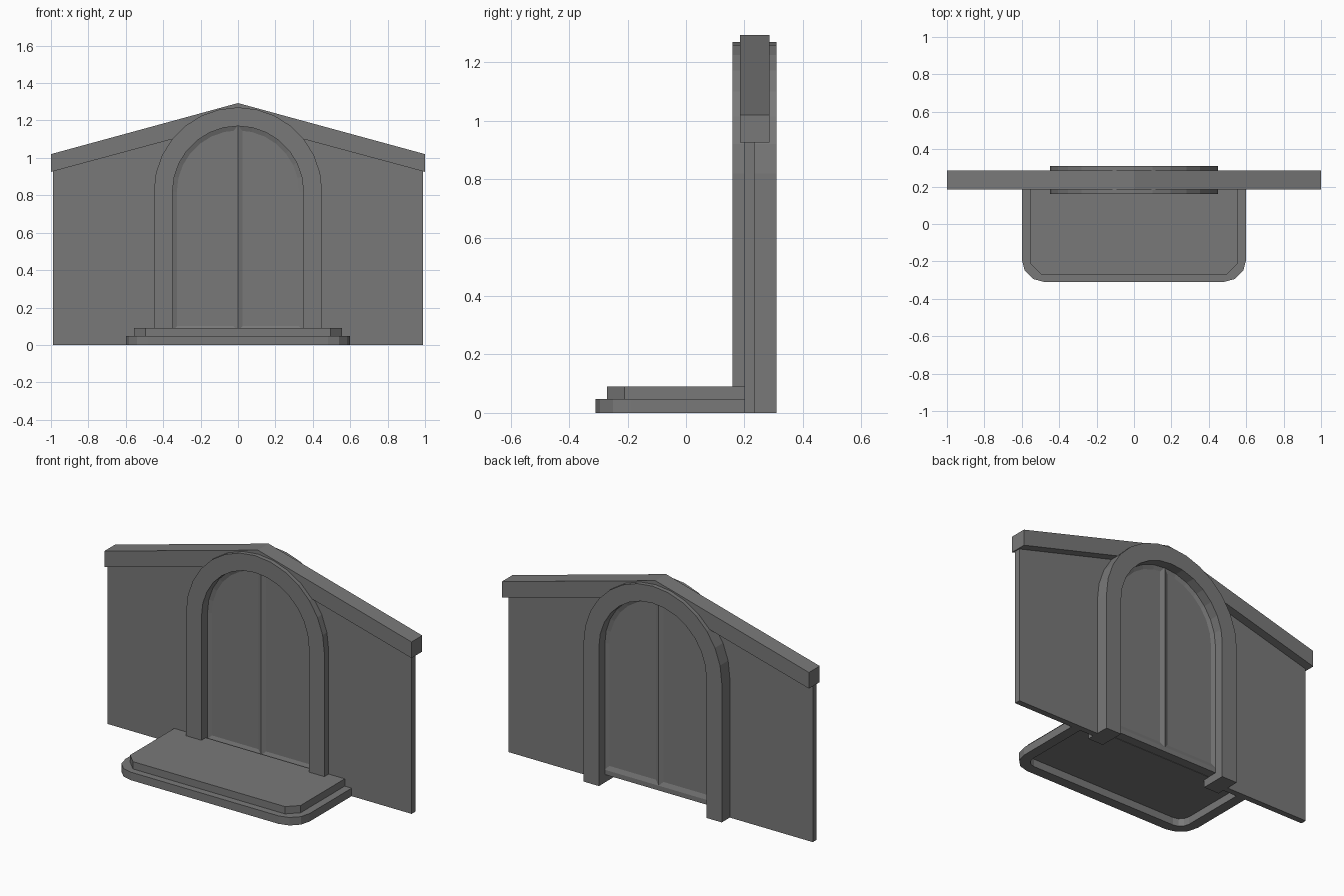
import bpy, bmesh, math
from mathutils import Vector

if "Cube" in bpy.data.objects:
    bpy.data.objects.remove(bpy.data.objects["Cube"])

grey = bpy.data.materials.new("stone_grey")
grey.diffuse_color = (0.19, 0.19, 0.19, 1)
grey.use_nodes = True
grey.node_tree.nodes["Principled BSDF"].inputs["Base Color"].default_value = grey.diffuse_color


def finish(bm, name):
    bmesh.ops.recalc_face_normals(bm, faces=bm.faces)
    me = bpy.data.meshes.new(name)
    bm.to_mesh(me)
    bm.free()
    me.materials.append(grey)
    ob = bpy.data.objects.new(name, me)
    bpy.context.collection.objects.link(ob)
    return ob


def prism(pts, lo, hi, axis):
    """Extrude a 2D outline: axis 'y' takes (x, z) points, axis 'z' takes (x, y)."""
    bm = bmesh.new()
    place = (lambda p: (p[0], lo, p[1])) if axis == 'y' else (lambda p: (p[0], p[1], lo))
    face = bm.faces.new([bm.verts.new(place(p)) for p in pts])
    ext = bmesh.ops.extrude_face_region(bm, geom=[face], use_keep_orig=True)
    move = Vector((0, hi - lo, 0)) if axis == 'y' else Vector((0, 0, hi - lo))
    bmesh.ops.translate(bm, vec=move,
                        verts=[v for v in ext['geom'] if isinstance(v, bmesh.types.BMVert)])
    bmesh.ops.recalc_face_normals(bm, faces=bm.faces)
    return bm


SPRING, SEG = 0.82, 14


def arch_path(r, base=0.0):
    """Left foot, over the round head, to right foot."""
    arc = [(-r * math.cos(math.pi * i / SEG), SPRING + r * math.sin(math.pi * i / SEG))
           for i in range(SEG + 1)]
    return [(-r, base)] + arc + [(r, base)]


def step_path(w, front, back, r, n):
    """U-shaped step edge from the back left, round the front, to the back right."""
    right = [(w - r + r * math.sin(a), front + r - r * math.cos(a))
             for a in (math.pi / 2 * i / n for i in range(n + 1))] + [(w, back)]
    return [(-x, y) for x, y in reversed(right)] + right


# wall with the doorway opening
finish(prism(arch_path(0.40) + [(0.99, 0), (0.99, 0.96), (0, 1.23), (-0.99, 0.96), (-0.99, 0)],
             0.20, 0.235, 'y'), "wall")

# sloping coping along the top of the wall
finish(prism([(-1, 0.925), (0, 1.195), (1, 0.925), (1, 1.02), (0, 1.293), (-1, 1.02)],
             0.185, 0.285, 'y'), "roof_coping")

# arched door surround
finish(prism(arch_path(0.45) + arch_path(0.35)[::-1], 0.16, 0.31, 'y'), "arch_surround")

# door leaves with a recessed panel on both sides
half = [p for p in arch_path(0.352, 0.075) if p[0] > -1e-5] + [(0, 0.075)]
for side, name in ((1, "door_leaf_right"), (-1, "door_leaf_left")):
    bm = prism([(x * side, z) for x, z in half], 0.215, 0.255, 'y')
    big = [f for f in bm.faces if abs(f.normal.y) > 0.9]
    bmesh.ops.inset_individual(bm, faces=big, thickness=0.025, depth=-0.01,
                               use_even_offset=True)
    finish(bm, name)

# sill under the door
finish(prism([(-0.352, 0.195), (0.352, 0.195), (0.352, 0.255), (-0.352, 0.255)],
             0.047, 0.075, 'z'), "door_sill")

# front step: chamfered slab on a rounded hollow kerb
finish(prism(step_path(0.555, -0.27, 0.20, 0.06, 1), 0.045, 0.09, 'z'), "step_slab")
finish(prism(step_path(0.60, -0.31, 0.20, 0.12, 3)
             + step_path(0.54, -0.25, 0.20, 0.06, 3)[::-1], 0, 0.047, 'z'), "step_kerb")
